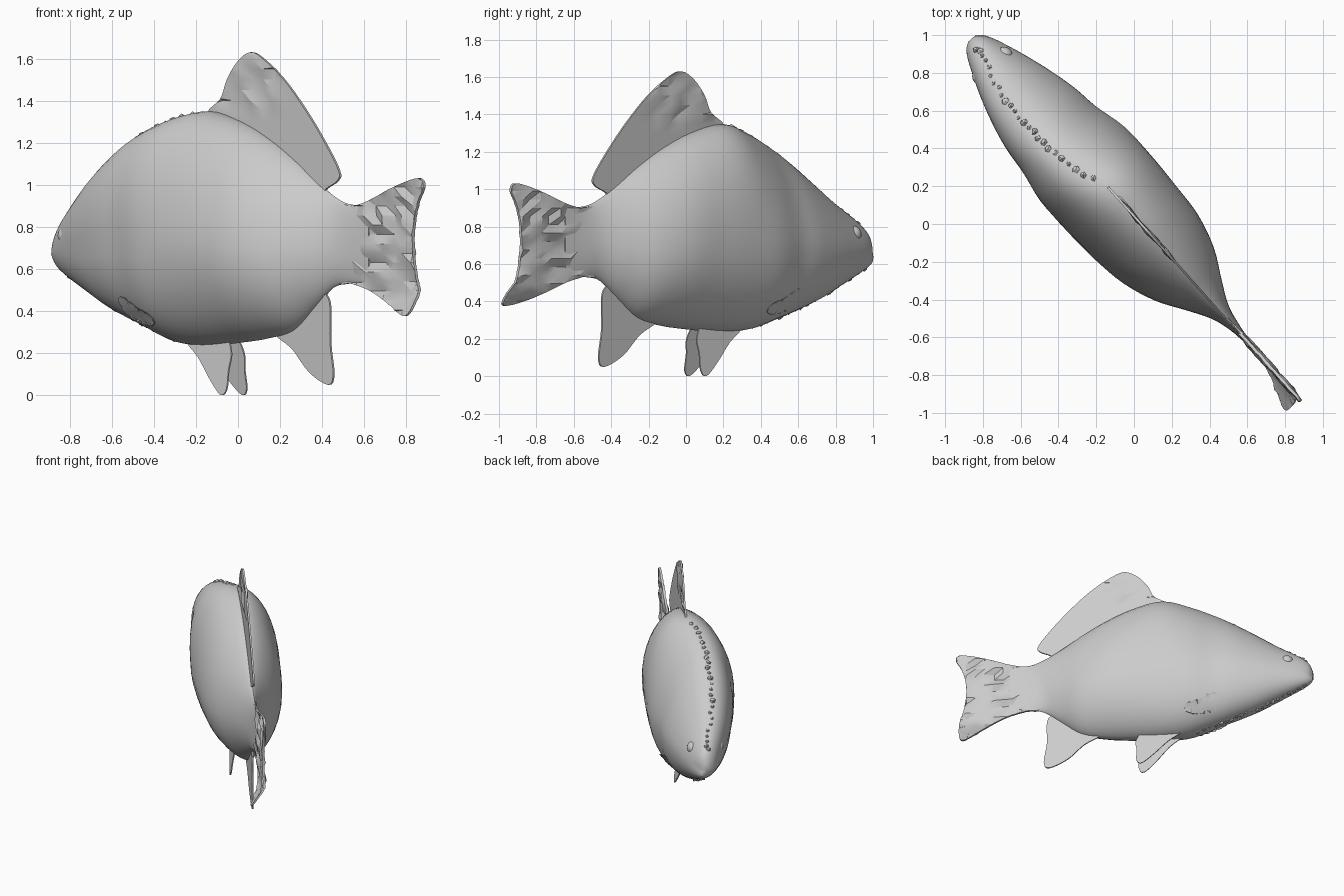
import bpy
import bmesh
import math
import random
from mathutils import Vector

random.seed(4)
if "Cube" in bpy.data.objects:
    bpy.data.objects.remove(bpy.data.objects["Cube"])

# One plain grey for the whole fish
grey = bpy.data.materials.new("plain grey")
grey.use_nodes = True
colour = (0.6, 0.6, 0.6, 1)
grey.diffuse_color = colour
grey.node_tree.nodes["Principled BSDF"].inputs["Base Color"].default_value = colour

# The fish lies along a diagonal; ACROSS points to its side
ACROSS = Vector((0.745, 0.667, 0))


def place(x, side, z):
    """Point on the spine plane at x, moved sideways and raised to z."""
    return Vector((x, -x * ACROSS.x / ACROSS.y, z)) + ACROSS * side


def curve_through(points, steps, closed=False):
    """Smooth curve through tuples of any length."""
    count = len(points)
    result = []
    for i in range(count if closed else count - 1):
        if closed:
            p = [Vector(points[(i + k) % count]) for k in (-1, 0, 1, 2)]
        else:
            p = [Vector(points[min(max(i + k, 0), count - 1)]) for k in (-1, 0, 1, 2)]
        for j in range(steps):
            t = j / steps
            a = 2 * p[1] + (p[2] - p[0]) * t
            b = (2 * p[0] - 5 * p[1] + 4 * p[2] - p[3]) * t * t
            c = (3 * p[1] - p[0] - 3 * p[2] + p[3]) * t ** 3
            result.append((a + b + c) / 2)
    if not closed:
        result.append(Vector(points[-1]))
    return result


def finish(bm, name, angle=50):
    bmesh.ops.recalc_face_normals(bm, faces=bm.faces)
    mesh = bpy.data.meshes.new(name)
    bm.to_mesh(mesh)
    bm.free()
    obj = bpy.data.objects.new(name, mesh)
    bpy.context.collection.objects.link(obj)
    mesh.materials.append(grey)
    bpy.ops.object.select_all(action="DESELECT")
    obj.select_set(True)
    bpy.context.view_layer.objects.active = obj
    bpy.ops.object.shade_smooth_by_angle(angle=math.radians(angle))


# Body stations: x, belly height, back height, half width, sideways lean of the back
stations = curve_through([
    (-0.87, 0.62, 0.7, 0.02, 0.01), (-0.85, 0.59, 0.77, 0.06, 0.01),
    (-0.8, 0.55, 0.84, 0.1, -0.01), (-0.7, 0.48, 0.945, 0.155, -0.045),
    (-0.6, 0.41, 1.055, 0.2, -0.065), (-0.5, 0.355, 1.155, 0.235, -0.07),
    (-0.4, 0.305, 1.24, 0.255, -0.065), (-0.28, 0.25, 1.31, 0.295, -0.035),
    (-0.15, 0.235, 1.35, 0.3, 0.015), (0, 0.25, 1.3, 0.29, 0.03),
    (0.13, 0.27, 1.22, 0.268, 0.03), (0.25, 0.31, 1.12, 0.21, 0.03),
    (0.35, 0.42, 1.02, 0.125, 0.03), (0.43, 0.51, 0.95, 0.06, 0.03),
    (0.5, 0.53, 0.91, 0.03, 0.03), (0.6, 0.54, 0.9, 0.007, 0.033)], 4)


def ramp(x, start, end):
    return min(1, max(0, (x - start) / (end - start)))


def belly_lean(x):
    return 0.035 - 0.02 * ramp(x, -0.45, -0.25)


def flank(x, z):
    """Half width of the body at a given x and height."""
    s = min(stations, key=lambda st: abs(st[0] - x))
    middle = s[1] + 0.45 * (s[2] - s[1])
    reach = (s[2] if z > middle else s[1]) - middle
    return s[3] * math.sqrt(max(0, 1 - ((z - middle) / reach) ** 2))


# Body: oval rings lofted from snout to tail root, pinched towards the rear fins
bm = bmesh.new()
SIDES = 40
rings = []
for x, low, high, half, lean in stations:
    middle = low + 0.45 * (high - low)
    base = 0.01 + 0.023 * ramp(x, 0, 0.5)
    back_pinch = 1 + 0.4 * ramp(x, -0.1, 0.3)
    belly_pinch = 0.95 + 0.4 * ramp(x, -0.35, 0.2)
    ring = []
    for k in range(SIDES):
        a = math.tau * k / SIDES
        up, out = math.sin(a), math.cos(a)
        if up > 0:
            reach, tilt, pinch = high - middle, lean - base, back_pinch
        else:
            reach, tilt, pinch = middle - low, max(0, belly_lean(x) - base), belly_pinch
        width = half * math.copysign(abs(out) ** pinch, out)
        ring.append(bm.verts.new(place(x, base + tilt * abs(up) + width, middle + reach * up)))
    rings.append(ring)
for first, second in zip(rings, rings[1:]):
    for k in range(SIDES):
        n = (k + 1) % SIDES
        bm.faces.new((first[k], first[n], second[n], second[k]))
bm.faces.new(rings[0])
bm.faces.new(rings[-1])
finish(bm, "body")


def fin(name, outline, side, thickness=0.01, cells=0.1):
    """Flat outline cut into cells, moved sideways by a rule, then thickened."""
    bm = bmesh.new()
    bm.faces.new([bm.verts.new((p[0], 0, p[1])) for p in curve_through(outline, 4, True)])
    for axis in (Vector((1, 0, 0)), Vector((0, 0, 1))):
        for i in range(int(-1 / cells), int(1.7 / cells)):
            bmesh.ops.bisect_plane(bm, geom=bm.verts[:] + bm.edges[:] + bm.faces[:],
                                   plane_co=axis * i * cells, plane_no=axis)
    bmesh.ops.triangulate(bm, faces=bm.faces)
    for v in bm.verts:
        v.co = place(v.co.x, side(v.co.x, v.co.z, v.is_boundary) - thickness / 2, v.co.z)
    far = bmesh.ops.extrude_face_region(bm, geom=bm.faces[:])["geom"]
    bmesh.ops.translate(bm, vec=ACROSS * thickness,
                        verts=[g for g in far if isinstance(g, bmesh.types.BMVert)])
    finish(bm, name, 25)


# Dorsal fin, rough along its leading part
def dorsal_side(x, z, rim):
    rough = 0.012 if x < 0.16 and z > 1.37 and not rim else 0
    return 0.028 + random.uniform(-rough, rough)


fin("dorsal_fin", [
    (-0.16, 1.34), (-0.1, 1.41), (-0.07, 1.5), (-0.02, 1.585), (0.04, 1.63), (0.1, 1.6),
    (0.2, 1.5), (0.3, 1.36), (0.39, 1.21), (0.46, 1.07), (0.455, 1.02), (0.4, 0.98),
    (0.36, 0.93), (0.1, 1.15), (-0.08, 1.25)], dorsal_side, 0.012, 0.05)
fin("anal_fin", [
    (0.15, 0.31), (0.24, 0.22), (0.32, 0.11), (0.41, 0.05), (0.435, 0.1), (0.42, 0.25),
    (0.42, 0.42), (0.4, 0.48), (0.35, 0.53), (0.25, 0.42)], lambda x, z, rim: 0.027)


# Tail fin, crumpled, with the lower tip curled to one side
def tail_side(x, z, rim):
    curl = max(0, 0.5 - z) * max(0, x - 0.6) * 3
    rough = 0.015 if x > 0.54 and not rim else 0.002
    return 0.033 - curl + random.uniform(-rough, rough)


fin("tail_fin", [
    (0.44, 0.88), (0.53, 0.9), (0.6, 0.925), (0.7, 0.98), (0.79, 1.02), (0.845, 1.03),
    (0.86, 0.99), (0.835, 0.92), (0.815, 0.82), (0.81, 0.7), (0.825, 0.56), (0.85, 0.45),
    (0.845, 0.38), (0.79, 0.39), (0.7, 0.44), (0.6, 0.5), (0.52, 0.53), (0.44, 0.56)],
    tail_side, 0.016, 0.045)

# Paired fins and eyes, mirrored across the spine plane
for label, sign in (("left", 1), ("right", -1)):
    fin(label + "_pelvic_fin", [
        (-0.24, 0.27), (-0.17, 0.18), (-0.1, 0.07), (-0.045, 0.002), (-0.02, 0.03),
        (-0.02, 0.12), (-0.015, 0.2), (-0.05, 0.28), (-0.15, 0.31)],
        lambda x, z, rim: 0.02 + sign * (0.068 - 0.14 * z), 0.008)
    fin(label + "_pectoral_fin", [
        (-0.44, 0.43), (-0.41, 0.47), (-0.34, 0.42), (-0.28, 0.39), (-0.265, 0.35),
        (-0.3, 0.33), (-0.37, 0.34), (-0.42, 0.37)],
        lambda x, z, rim: 0.015 + sign * (flank(x, z) + 0.01), 0.006, 0.03)
    bm = bmesh.new()
    bmesh.ops.create_uvsphere(bm, u_segments=16, v_segments=10, radius=0.045)
    bmesh.ops.translate(bm, verts=bm.verts,
                        vec=place(-0.75, sign * (flank(-0.75, 0.76) - 0.035), 0.76))
    finish(bm, label + "_eye")

# Rough scutes along the brow and throat ridges
bm = bmesh.new()
for x, low, high, half, lean in stations:
    for height, drift, end in ((high - 0.006, lean, -0.2), (low + 0.006, belly_lean(x), -0.3)):
        if -0.84 < x < end:
            made = bmesh.ops.create_icosphere(bm, subdivisions=1, radius=random.uniform(0.012, 0.024))
            spot = place(x, drift + random.uniform(-0.012, 0.012), height)
            for v in made["verts"]:
                v.co = v.co * random.uniform(0.8, 1.1) + spot
finish(bm, "ridge_scutes", 20)
